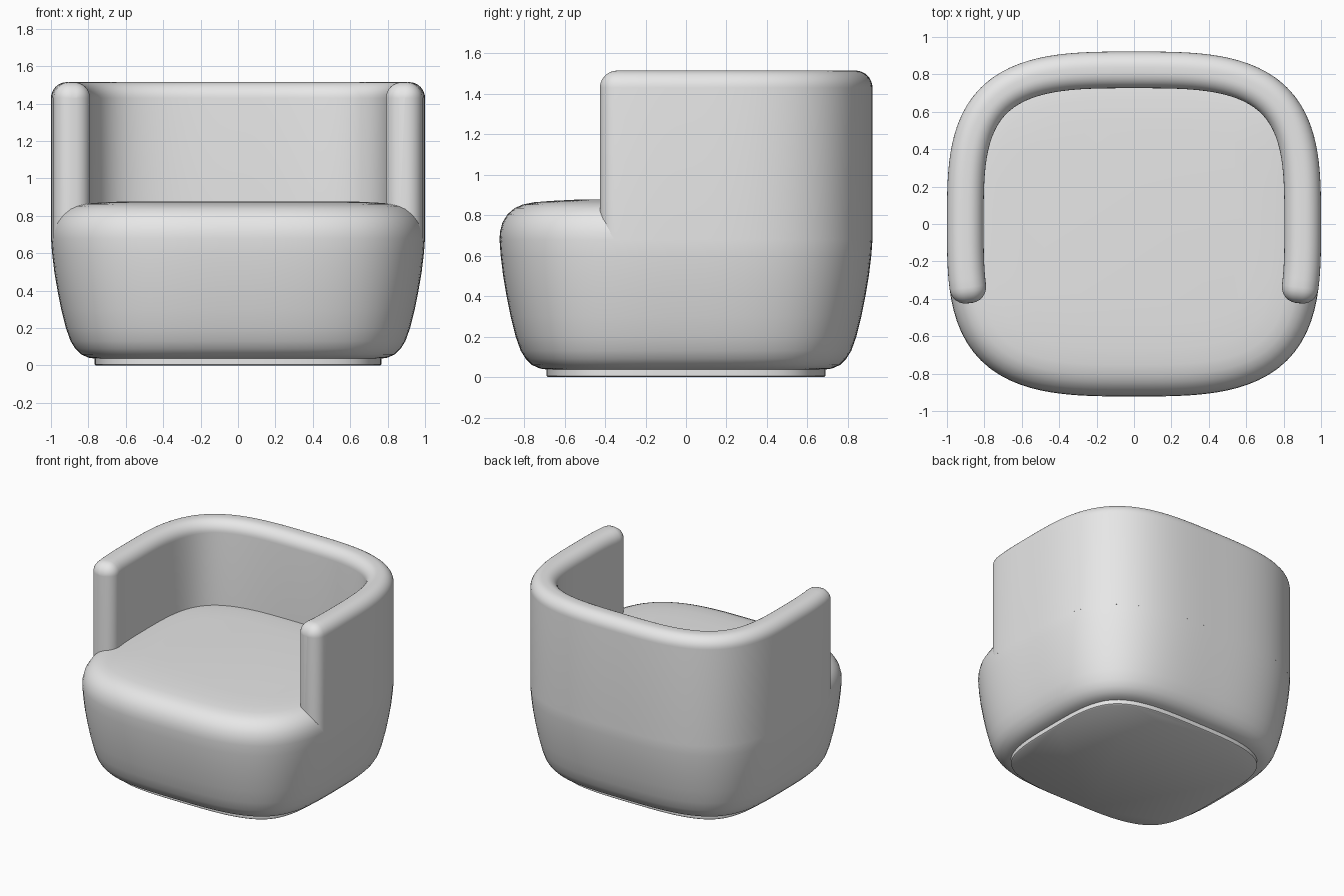
import bpy, bmesh, math
from mathutils import Vector

cube = bpy.data.objects.get("Cube")
if cube:
    bpy.data.objects.remove(cube, do_unlink=True)

HALF_X, HALF_Y, POWER = 1.0, 0.922, 3.2

fabric = bpy.data.materials.new("light_grey_fabric")
fabric.use_nodes = True
GREY = (0.8, 0.8, 0.8, 1)
fabric.diffuse_color = GREY
fabric.node_tree.nodes["Principled BSDF"].inputs["Base Color"].default_value = GREY


def outline(angle):
    """Point and outward normal on the rounded-square plan."""
    c, s = math.cos(angle), math.sin(angle)
    r = (abs(c / HALF_X) ** POWER + abs(s / HALF_Y) ** POWER) ** (-1 / POWER)
    p = Vector((r * c, r * s, 0))
    n = Vector((math.copysign(abs(p.x / HALF_X) ** (POWER - 1) / HALF_X, c),
                math.copysign(abs(p.y / HALF_Y) ** (POWER - 1) / HALF_Y, s), 0))
    return p, n.normalized()


def loft(name, rings):
    """Skin closed rings of equal length and cap both ends."""
    bm = bmesh.new()
    loops = [[bm.verts.new(p) for p in ring] for ring in rings]
    for a, b in zip(loops, loops[1:]):
        for i in range(len(a)):
            j = (i + 1) % len(a)
            bm.faces.new((a[i], a[j], b[j], b[i]))
    bm.faces.new(loops[0])
    bm.faces.new(loops[-1])
    bmesh.ops.recalc_face_normals(bm, faces=bm.faces)
    mesh = bpy.data.meshes.new(name)
    bm.to_mesh(mesh)
    bm.free()
    mesh.materials.append(fabric)
    obj = bpy.data.objects.new(name, mesh)
    bpy.context.collection.objects.link(obj)
    bpy.ops.object.select_all(action='DESELECT')
    obj.select_set(True)
    bpy.context.view_layer.objects.active = obj
    bpy.ops.object.shade_smooth_by_angle(angle=math.radians(40))
    return obj


def plan_ring(inset, z, count=112):
    ring = []
    for i in range(count):
        p, n = outline(math.tau * i / count)
        ring.append(p - n * inset + Vector((0, 0, z)))
    return ring


# Upholstered seat body: (inset from plan, height)
seat_profile = [(0.25, 0.035), (0.2, 0.042), (0.16, 0.06), (0.13, 0.09),
                (0.105, 0.13), (0.08, 0.2), (0.055, 0.3), (0.035, 0.4),
                (0.018, 0.5), (0.006, 0.6), (0, 0.68), (0.003, 0.72),
                (0.015, 0.765), (0.04, 0.805), (0.075, 0.835),
                (0.115, 0.853), (0.17, 0.864), (0.26, 0.871), (0.4, 0.878)]
loft("seat_body", [plan_ring(i, z) for i, z in seat_profile])

# Low plinth under the seat
plinth_profile = [(0.24, 0), (0.232, 0.006), (0.232, 0.04)]
loft("base_plinth", [plan_ring(i, z) for i, z in plinth_profile])

# Wrap-around back and arms with rounded top and arm ends
HALF_W, ROUND, TOP, FOOT = 0.098, 0.085, 1.515, 0.68


def wall_section(angle, turn=0.0, side=0):
    p, n = outline(angle)
    forward = Vector((n.y, -n.x, 0)) * side
    centre = p - n * HALF_W + forward * ROUND * math.sin(turn)
    r = ROUND * math.cos(turn)
    core = HALF_W - ROUND
    points = [(core + r, FOOT)]
    for sign, start in ((1, 0), (-1, 90)):
        for k in range(9):
            a = math.radians(start + 90 * k / 8)
            points.append((sign * core + r * math.cos(a),
                           TOP - ROUND + r * math.sin(a)))
    points.append((-core - r, FOOT))
    return [centre + n * u + Vector((0, 0, z)) for u, z in points]


start = math.atan2(-0.35, 0.98)
sweep = math.pi - 2 * start
turns = [math.radians(d) for d in (0, 15, 30, 45, 60, 75, 88)]
rings = [wall_section(start, t, 1) for t in reversed(turns)]
rings += [wall_section(start + sweep * i / 80) for i in range(1, 80)]
rings += [wall_section(start + sweep, t, -1) for t in turns]
loft("back_and_arms", rings)
